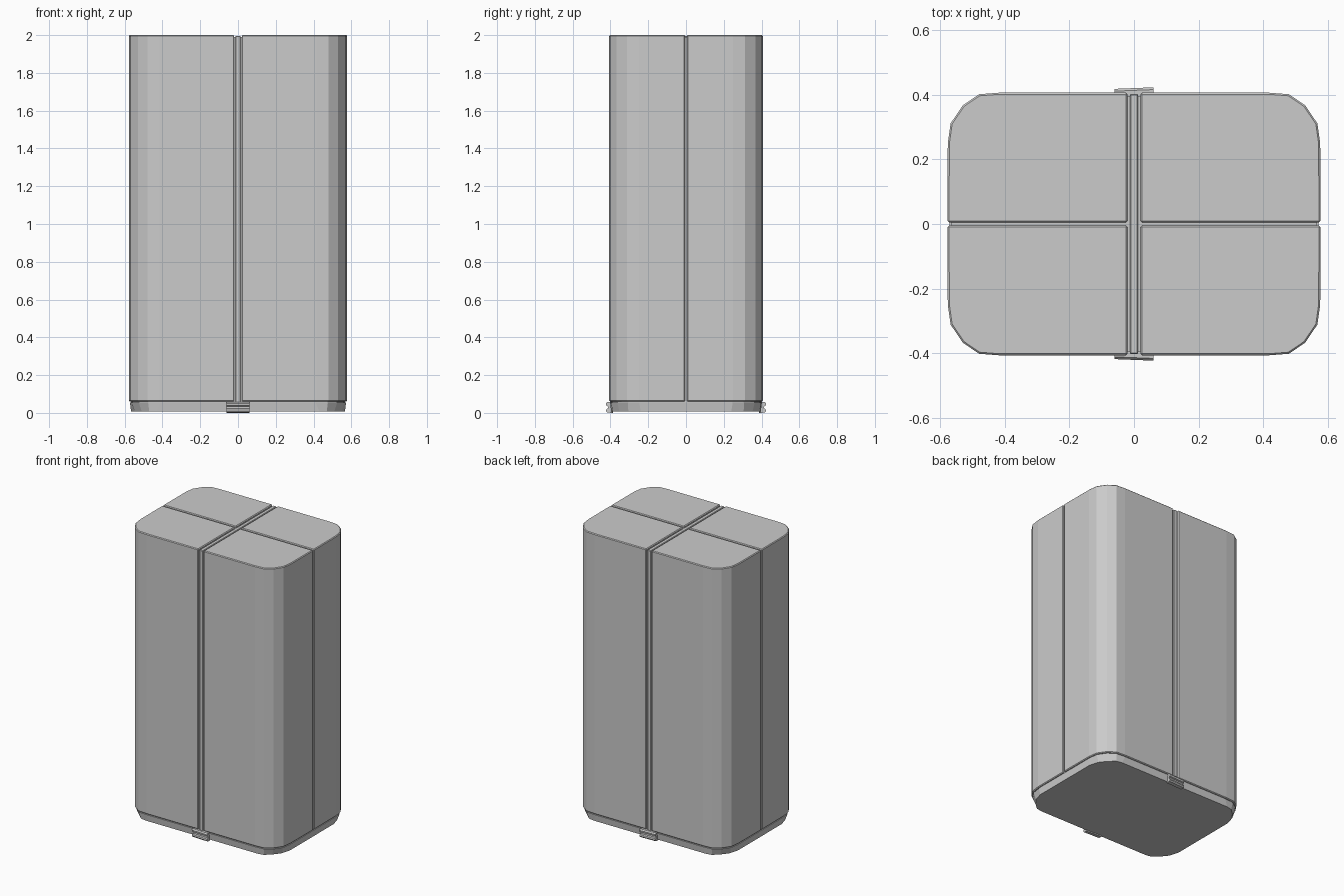
import bpy, bmesh, math
from mathutils import Matrix

if "Cube" in bpy.data.objects:
    bpy.data.objects.remove(bpy.data.objects["Cube"])

# One rounded corner of the footprint, from the long side round to the short side
CORNER = [(0.415, 0.407), (0.48, 0.402), (0.53, 0.368), (0.568, 0.312), (0.577, 0.25)]
SIDE_X = 0.578


def full_outline(corner):
    q = corner
    return (q + [(x, -y) for x, y in reversed(q)] +
            [(-x, -y) for x, y in q] + [(-x, y) for x, y in reversed(q)])


def inset(corner, d):
    sx, sy = 1 - d / 0.577, 1 - d / 0.407
    return [(x * sx, y * sy) for x, y in corner]


def make(name, rings, bevel=0.0):
    """Loft a stack of (outline, z) rings into a closed solid."""
    bm = bmesh.new()
    layers = [[bm.verts.new((x, y, z)) for x, y in pts] for pts, z in rings]
    bm.faces.new(layers[0])
    bm.faces.new(layers[-1])
    for a, b in zip(layers, layers[1:]):
        for i in range(len(a)):
            j = (i + 1) % len(a)
            bm.faces.new((a[i], a[j], b[j], b[i]))
    bmesh.ops.recalc_face_normals(bm, faces=bm.faces)
    if bevel:
        sharp = [e for e in bm.edges if e.calc_face_angle(0) > math.radians(50)]
        bmesh.ops.bevel(bm, geom=sharp, offset=bevel, segments=1, affect='EDGES')
        bmesh.ops.recalc_face_normals(bm, faces=bm.faces)
    me = bpy.data.meshes.new(name)
    bm.to_mesh(me)
    bm.free()
    ob = bpy.data.objects.new(name, me)
    bpy.context.collection.objects.link(ob)
    return ob


def rect(hx, hy):
    return [(hx, hy), (hx, -hy), (-hx, -hy), (-hx, hy)]


# Four shell panels, separated by seams
panel = [(0.02, 0.005), (0.02, 0.407)] + CORNER + [(SIDE_X, 0.005)]
shell = make("shell_panels", [(panel, 0.06), (panel, 2.0)], bevel=0.005)
mirror = shell.modifiers.new("mirror", 'MIRROR')
mirror.use_axis = (True, True, False)

# Recessed core forms the floor of every seam
core = full_outline(inset(CORNER, 0.01))
make("inner_core", [(core, 0.04), (core, 1.99)])

# Raised strip running up the front, over the top and down the back
make("centre_strip", [(rect(0.013, 0.403), 0.05), (rect(0.013, 0.403), 1.996)], bevel=0.003)

# Base tray with clipped lower corners
top = inset(CORNER, 0.005)
low = [(0.43, 0.396), (0.47, 0.388), (0.51, 0.352), (0.547, 0.305), (0.566, 0.24)]
make("base_tray", [(full_outline(low), 0.008), (full_outline(top), 0.054)])

# Ridged clip at the foot of the strip, front and back (profile is depth, height)
CLIP = [(-0.015, 0.0), (0.010, 0.002), (0.016, 0.010), (0.014, 0.020), (0.005, 0.024),
        (0.005, 0.034), (0.014, 0.038), (0.016, 0.050), (0.009, 0.058), (-0.015, 0.058)]
for name, side in (("front_clip", -1), ("back_clip", 1)):
    clip = make(name, [(CLIP, -0.06), (CLIP, 0.06)])
    axes = Matrix(((0, 0, 1, 0), (side, 0, 0, side * 0.405), (0, 1, 0, 0), (0, 0, 0, 1)))
    clip.data.transform(axes)
    if side > 0:
        clip.data.flip_normals()
    for v in clip.data.vertices:
        v.co.y += v.co.x * side * 0.04
    bm = bmesh.new()
    bm.from_mesh(clip.data)
    bmesh.ops.recalc_face_normals(bm, faces=bm.faces)
    bm.to_mesh(clip.data)
    bm.free()
